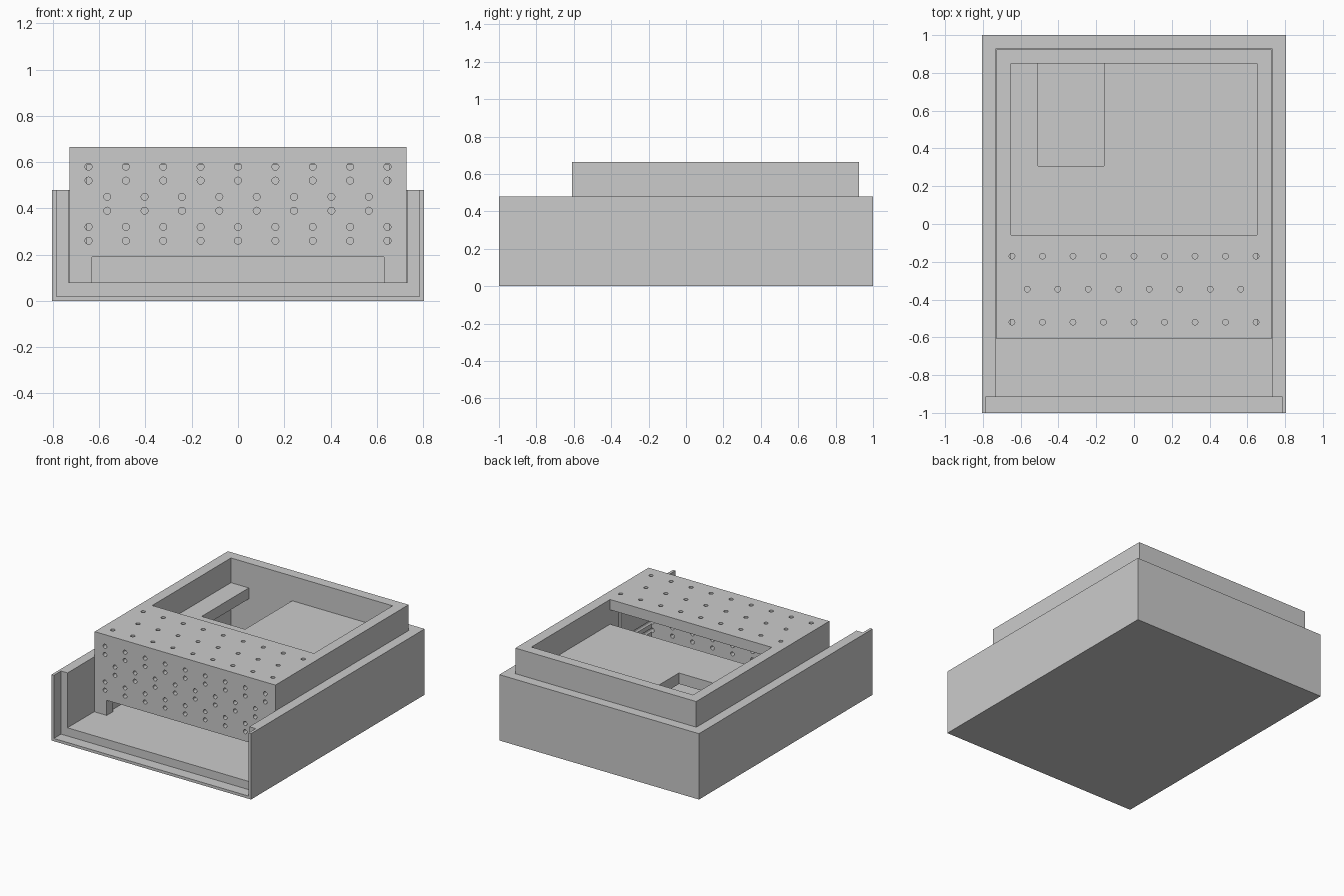
import bpy
import bmesh
from mathutils import Matrix, Vector

if "Cube" in bpy.data.objects:
    bpy.data.objects.remove(bpy.data.objects["Cube"])

grey = bpy.data.materials.new("plain_grey")
grey.use_nodes = True
grey.diffuse_color = (0.6, 0.6, 0.6, 1)
grey.node_tree.nodes["Principled BSDF"].inputs["Base Color"].default_value = (0.6, 0.6, 0.6, 1)


def make(name, bm):
    mesh = bpy.data.meshes.new(name)
    bm.to_mesh(mesh)
    bm.free()
    mesh.materials.append(grey)
    obj = bpy.data.objects.new(name, mesh)
    bpy.context.collection.objects.link(obj)
    return obj


def box(name, half_x, y, z, x_centre=0):
    """Box given by its half width and its y and z ranges."""
    size = Vector((half_x * 2, y[1] - y[0], z[1] - z[0]))
    centre = Vector((x_centre, sum(y) / 2, sum(z) / 2))
    bm = bmesh.new()
    bmesh.ops.create_cube(bm, size=1, matrix=Matrix.Translation(centre) @ Matrix.Diagonal(size).to_4x4())
    return make(name, bm)


def drills(name, centres, length, turn):
    """One cutter holding a row of parallel cylinders."""
    bm = bmesh.new()
    for c in centres:
        bmesh.ops.create_cone(bm, cap_ends=True, segments=20, radius1=HOLE, radius2=HOLE,
                              depth=length, matrix=Matrix.Translation(c) @ turn)
    return make(name, bm)


def cut(target, *cutters):
    """Subtract the cutters in turn, then discard them."""
    for cutter in cutters:
        cutter.hide_render = True
        mod = target.modifiers.new("cut", 'BOOLEAN')
        mod.operation = 'DIFFERENCE'
        mod.solver = 'EXACT'
        mod.object = cutter
        bpy.context.view_layer.update()
        mesh = bpy.data.meshes.new_from_object(
            target.evaluated_get(bpy.context.evaluated_depsgraph_get()))
        target.modifiers.clear()
        target.data = mesh
        bpy.data.objects.remove(cutter)


HOLE = 0.015
PITCH = 0.1615
TOP = 0.665
FRONT = -0.61

# Outer tray: open at the top and front, with a rebate for a sliding panel
tray = box("outer_tray", 0.805, (-1, 1), (0, 0.48))
cut(tray,
    box("cavity", 0.733, (-1.1, 0.927), (0.08, 1)),
    box("front_rebate", 0.785, (-1.2, -0.917), (0.02, 1.1)))

# Inner housing: hollow shell with a top window and a low front gap
housing = box("inner_housing", 0.729, (FRONT, 0.924), (0.08, TOP))
cut(housing,
    box("hollow", 0.652, (FRONT + 0.075, 0.85), (-0.1, 0.59)),
    box("top_window", 0.652, (-0.057, 0.85), (0.5, 1)),
    box("front_gap", 0.632, (-0.8, -0.5), (-0.2, 0.19)))


# Staggered vent holes in the front and top, drilled along the side walls
def row(index):
    count = 8 if index % 2 else 9
    return [(i - (count - 1) / 2) * PITCH for i in range(count)]


front_holes = [Vector((x, FRONT + 0.09, z - step))
               for r, z in enumerate((0.58, 0.45, 0.32))
               for step in (0, 0.06) for x in row(r)]
top_holes = [Vector((x, y, TOP - 0.09))
             for r, y in enumerate((-0.52, -0.345, -0.17)) for x in row(r)]
cut(housing,
    drills("front_drills", front_holes, 0.38, Matrix.Rotation(1.570796, 4, 'X')),
    drills("top_drills", top_holes, 0.38, Matrix.Identity(4)))

# Shelf under the window, with a rectangular notch at the back
shelf = box("inner_shelf", 0.652, (-0.057, 0.85), (0.405, 0.485))
cut(shelf, box("shelf_notch", 0.175, (0.307, 1), (0, 1), -0.333))
